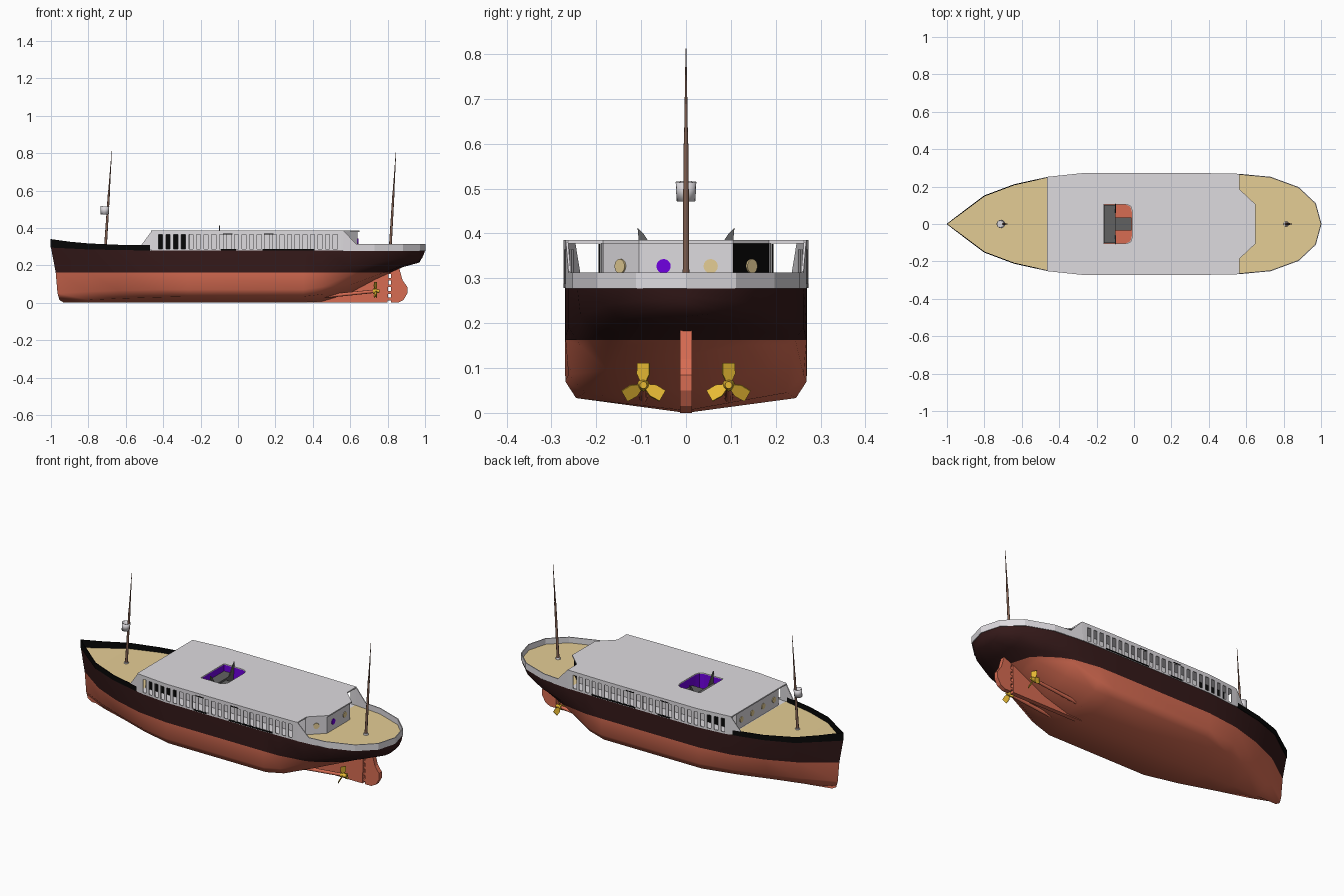
import bpy, bmesh, math
from mathutils import Vector, Matrix

if "Cube" in bpy.data.objects:
    bpy.data.objects.remove(bpy.data.objects["Cube"])

def mat(name, r, g, b):
    m = bpy.data.materials.new(name)
    m.diffuse_color = (r, g, b, 1)
    m.use_nodes = True
    m.node_tree.nodes["Principled BSDF"].inputs["Base Color"].default_value = m.diffuse_color
    return m

RED = mat("hull_red", .68, .15, .085)
BROWN = mat("dark_brown", .036, .010, .010)
GREY = mat("light_grey", .73, .71, .74)
TAN = mat("deck_tan", .78, .61, .30)
WOOD = mat("mast_brown", .22, .115, .08)
GOLD = mat("brass", .82, .50, .035)
BLACK = mat("black", .002, .002, .002)
DARK = mat("dark_grey", .12, .12, .12)
PURPLE = mat("purple", .16, .0, .75)

def finish(name, bm, *mats, smooth=None, solid=0):
    me = bpy.data.meshes.new(name)
    bm.to_mesh(me)
    bm.free()
    ob = bpy.data.objects.new(name, me)
    bpy.context.collection.objects.link(ob)
    for m in mats:
        me.materials.append(m)
    if solid:
        s = ob.modifiers.new("thickness", 'SOLIDIFY')
        s.thickness, s.offset = solid, 0
    if smooth:
        bpy.ops.object.select_all(action='DESELECT')
        ob.select_set(True)
        bpy.context.view_layer.objects.active = ob
        bpy.ops.object.shade_smooth_by_angle(angle=math.radians(smooth))
    return ob

def interp(table, x):
    for (a, va), (b, vb) in zip(table, table[1:]):
        if x <= b:
            return va + (vb - va) * (x - a) / (b - a)
    return table[-1][1]

# Plan outline of the ship, and height of the deck edge
OUTLINE = [(-1, 0), (-.8, .15), (-.64, .21), (-.46, .25), (-.27, .27), (.35, .27), (.56, .266),
           (.73, .25), (.88, .195), (.97, .11), (1, 0)]
SHEER = [(-1, .295), (-.8, .285), (-.5, .28), (1, .28)]
half = lambda x: interp(OUTLINE, x)
sheer = lambda x: interp(SHEER, x)

def rod(name, p, q, r1, r2, m, n=12, caps=True):
    p, q = Vector(p), Vector(q)
    bm = bmesh.new()
    mx = Matrix.Translation((p + q) / 2) @ (q - p).to_track_quat('Z', 'Y').to_matrix().to_4x4()
    bmesh.ops.create_cone(bm, cap_ends=caps, segments=n, radius1=r1, radius2=r2,
                          depth=(q - p).length, matrix=mx)
    return finish(name, bm, m, smooth=40)

def prism_bm(pts, vec, caps=True):
    """Extrude a closed list of 3D points along vec."""
    bm = bmesh.new()
    a = [bm.verts.new(p) for p in pts]
    b = [bm.verts.new(Vector(p) + Vector(vec)) for p in pts]
    n = len(pts)
    for i in range(n):
        bm.faces.new((a[i], a[(i + 1) % n], b[(i + 1) % n], b[i]))
    if caps:
        bm.faces.new(a[::-1])
        bm.faces.new(b)
    bmesh.ops.recalc_face_normals(bm, faces=bm.faces)
    return bm

def plan(right, z):
    """Mirror a half plan (y > 0) into a closed ring at height z."""
    return [(x, y, z) for x, y in right] + [(x, -y, z) for x, y in reversed(right)]

def box(name, x0, x1, y0, y1, z0, z1, m):
    return finish(name, prism_bm([(x0, y0, z0), (x1, y0, z0), (x1, y1, z0), (x0, y1, z0)],
                                 (0, 0, z1 - z0)), m)

def strip(name, cols, m):
    """Thin wall on both sides that follows the outline: cols of (x, z bottom, z top)."""
    bm = bmesh.new()
    for s in (1, -1):
        for (xa, a0, a1), (xb, b0, b1) in zip(cols, cols[1:]):
            ya, yb = s * half(xa), s * half(xb)
            bm.faces.new([bm.verts.new(v) for v in
                          ((xa, ya, a0), (xb, yb, b0), (xb, yb, b1), (xa, ya, a1))])
    bmesh.ops.remove_doubles(bm, verts=bm.verts, dist=1e-5)
    bmesh.ops.recalc_face_normals(bm, faces=bm.faces)
    return finish(name, bm, m, solid=.005)

# Hull: lofted cross sections (x, keel z, bilge y z, chine y z, side y z)
STATIONS = [(-1, 0, 0, .015, 0, .05, 0, .165),
            (-.8, 0, .06, .015, .095, .06, .125, .165),
            (-.64, 0, .12, .022, .165, .065, .195, .165),
            (-.46, 0, .19, .028, .232, .07, .247, .165),
            (-.27, 0, .245, .033, .269, .07, .27, .165),
            (.35, 0, .245, .033, .269, .07, .27, .165),
            (.45, .005, .225, .045, .262, .085, .269, .17),
            (.6, .05, .175, .095, .235, .15, .262, .19),
            (.75, .13, .13, .15, .19, .18, .235, .215),
            (.88, .19, .09, .198, .145, .21, .18, .24),
            (.97, .215, .05, .22, .08, .23, .1, .25),
            (1, .235, 0, .24, 0, .247, 0, .26)]
SHIFT = {-1: (.07, .045, .035, .025, 0), 1: (-.02, -.015, -.012, -.006, 0)}
bm = bmesh.new()
rings = []
for x, zk, yb, zb, yc, zc, ym, zm in STATIONS:
    sec = [(0, zk), (yb, zb), (yc, zc), (ym, zm), (half(x), sheer(x))]
    sh = SHIFT.get(x, (0,) * 5)
    row = [(x + d, y, z) for d, (y, z) in zip(sh, sec)]
    rings.append([bm.verts.new((a, -b, c)) for a, b, c in row[:0:-1]] + [bm.verts.new(p) for p in row])
for r, s in zip(rings, rings[1:]):
    for i in range(8):
        bm.faces.new((r[i], r[i + 1], s[i + 1], s[i]))
bmesh.ops.remove_doubles(bm, verts=bm.verts, dist=1e-5)
for f in bm.faces:  # outward: sides away from the centreline
    f.normal_update()
bmesh.ops.recalc_face_normals(bm, faces=bm.faces)
if sum(f.normal.y * f.calc_center_median().y for f in bm.faces) < 0:
    bmesh.ops.reverse_faces(bm, faces=bm.faces)
bmesh.ops.bisect_plane(bm, geom=bm.verts[:] + bm.edges[:] + bm.faces[:],
                       plane_co=(0, 0, .163), plane_no=(0, 0, 1))
for f in bm.faces:
    f.material_index = int(f.calc_center_median().z > .163)
finish("hull", bm, RED, BROWN, smooth=60)

# Deck: tan fore and aft, grey inside the promenade
bm = bmesh.new()
rows = [[bm.verts.new((x, s * y, sheer(x))) for s in (-1, 1)] for x, y in OUTLINE]
for (a, b), (c, d) in zip(rows, rows[1:]):
    f = bm.faces.new((a, c, d, b))
    f.material_index = int(-.46 < f.calc_center_median().x < .56)
bmesh.ops.remove_doubles(bm, verts=bm.verts, dist=1e-5)
finish("deck", bm, TAN, GREY)

# Bulwarks
strip("bow_bulwark", [(-1, .295, .34), (-.9, .29, .326), (-.8, .285, .317), (-.64, .282, .31),
                      (-.52, .28, .308), (-.47, .28, .308)], BLACK)
strip("stern_bulwark", [(x, .277, .313) for x in (.56, .73, .88, .97, 1)], GREY)

# Promenade side walls with a row of open windows
FIRST, PITCH, COUNT = -.425, .0406, 24
LEVELS = (.278, .288, .364, .385)
bm = bmesh.new()
xs = [FIRST]
for i in range(COUNT):
    xs += [FIRST + i * PITCH + .022, FIRST + (i + 1) * PITCH]
for s in (1, -1):
    for i, (a, b) in enumerate(zip(xs, xs[1:])):
        for k in range(3):
            if k == 1 and i % 2 == 0:
                continue
            z0, z1 = LEVELS[k:k + 2]
            bm.faces.new([bm.verts.new((x, s * half(x), z)) for x, z in
                          ((a, z0), (b, z0), (b, z1), (a, z1))])
bmesh.ops.remove_doubles(bm, verts=bm.verts, dist=1e-5)
bmesh.ops.recalc_face_normals(bm, faces=bm.faces)
finish("window_walls", bm, GREY, solid=.005)
strip("wall_fore_ends", [(-.515, .305, .31), (-.46, .28, .385), (FIRST, .278, .385)], GREY)
strip("wall_aft_ends", [(xs[-1], .278, .385), (.565, .278, .385), (.63, .278, .315)], GREY)

# Deckhouse and roof, both cut by the hatch
HATCH = [(-.163, .105), (-.04, .105), (-.018, .095), (-.01, .07)]
cutter = finish("hatch_cutter", prism_bm(plan(HATCH, .285), (0, 0, .2)), GREY)
cutter.hide_render = True
cutter.hide_viewport = True
bm = prism_bm(plan([(-.455, .19), (.558, .185), (.64, .105)], .279), (0, 0, .1))
for f in bm.faces:
    f.material_index = int(f.normal.x > .3 and f.normal.y > .3)
house = finish("deckhouse", bm, GREY, BLACK)
roof = finish("roof", prism_bm(plan([(-.465, .25), (-.27, .27), (.35, .27), (.565, .266),
                                     (.565, .185), (.65, .105)], .378), (0, 0, .007)), GREY)
for ob in (house, roof):
    b = ob.modifiers.new("hatch", 'BOOLEAN')
    b.operation, b.solver, b.object = 'DIFFERENCE', 'EXACT', cutter

# Hatch well
lining = [(x + (.002 if x < -.1 else -.002), y - .002) for x, y in HATCH]
finish("hatch_lining", prism_bm(plan(lining, .286), (0, 0, .095), caps=False), PURPLE)
finish("hatch_floor", prism_bm(plan(lining, .286), (0, 0, .003)), RED)
box("machinery_block", -.16, -.10, -.102, .102, .288, .345, DARK)
box("machinery_centre", -.10, -.014, -.035, .035, .288, .335, DARK)
for s in (1, -1):
    finish("hatch_bracket", prism_bm([(-.102, s * .06, .345), (-.102, s * .102, .345),
                                      (-.102, s * .108, .413), (-.102, s * .095, .40)],
                                     (.005, 0, 0)), DARK)

# Portholes at both ends of the house
for y, m in ((-.05, PURPLE), (.055, TAN)):
    rod("aft_porthole", (.639, y, .327), (.643, y, .327), .016, .016, m, 16)
for s in (1, -1):
    c, n = Vector((.6, s * .146, .327)), Vector((.70, s * .71, 0))
    rod("corner_porthole", c - n * .003, c + n * .003, .016, .016, TAN, 16)
for y in (-.147, -.05, .05, .147):
    rod("fore_porthole", (-.454, y, .327), (-.459, y, .327), .016, .016, TAN, 16)

# Dark panels seen through the side windows, and thin dark boarding frames on the sides
for s in (1, -1):
    y = s * .191
    box("dark_inner_panel", -.43, -.26, min(y, y + s * .004), max(y, y + s * .004), .282, .376, BLACK)
    for x0, x1 in ((-.09, -.01), (.13, .41)):
        y = sorted((s * .268, s * .2735))
        box("boarding_sill", x0, x1, *y, .28, .288, BLACK)
        box("boarding_head", x0 + .01, x0 + .06, *y, .366, .371, BLACK)

# Masts
def mast(name, x, lean, top):
    mid = (x + lean * .59, 0, .6)
    rod(name + "_lower", (x, 0, .278), mid, .0075, .0055, WOOD)
    rod(name + "_upper", mid, (x + lean, 0, top), .0045, .001, WOOD)
    rod(name + "_collar", (x, 0, .279), (x, 0, .288), .014, .012, GREY)

mast("fore_mast", -.71, .035, .81)
mast("aft_mast", .813, .032, .812)
nest = rod("lookout_nest", (-.714, 0, .472), (-.711, 0, .515), .021, .023, GREY, 16, caps=False)
nest.modifiers.new("thickness", 'SOLIDIFY').thickness = .003
rod("nest_floor", (-.714, 0, .472), (-.714, 0, .475), .021, .021, GREY, 16)

# Skeg, rudder and hinges
def fin(name, pts, t):
    finish(name, prism_bm([(x, -t / 2, z) for x, z in pts], (0, t, 0)), RED)

fin("skeg", [(.35, .0), (.80, .0), (.806, .17), (.70, .14), (.5, .03)], .026)
fin("rudder", [(.818, .0), (.855, .0), (.885, .015), (.905, .05), (.905, .085), (.88, .12),
               (.862, .185), (.818, .18)], .026)
for z in (.02, .055, .09, .125, .16):
    fin("rudder_hinge", [(.80, z - .007), (.82, z - .007), (.82, z + .007), (.80, z + .007)], .018)

# Twin shafts and three-bladed propellers
BLADE = [(-.006, .006), (-.016, .025), (-.015, .049), (.015, .049), (.016, .025), (.006, .006)]
for s in (1, -1):
    hub = Vector((.735, s * .095, .062))
    rod("propeller_shaft", (.42, s * .095, .03), hub, .010, .009, RED)
    rod("propeller_hub", hub - Vector((.012, 0, 0)), hub + Vector((.022, 0, 0)), .014, .008, GOLD)
    for k in range(3):
        bm = prism_bm([(-.002, y, z) for y, z in BLADE], (.004, 0, 0))
        bm.transform(Matrix.Translation(hub) @ Matrix.Rotation(k * math.tau / 3, 4, 'X')
                     @ Matrix.Rotation(s * .5, 4, 'Z'))
        finish("propeller_blade", bm, GOLD)
